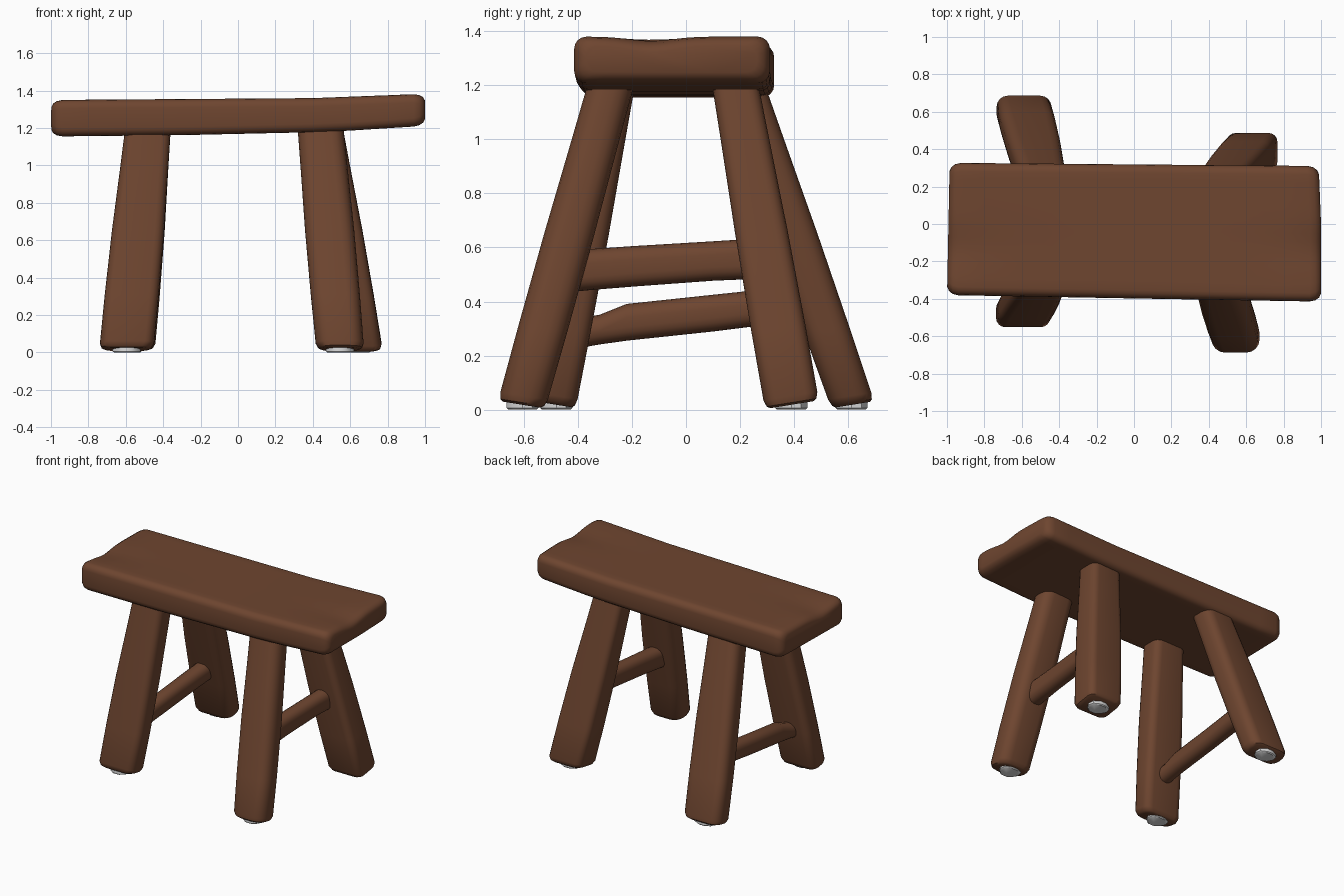
import bpy, bmesh, math
from mathutils import Vector

if "Cube" in bpy.data.objects:
    bpy.data.objects.remove(bpy.data.objects["Cube"])


def material(name, rgb):
    m = bpy.data.materials.new(name)
    m.diffuse_color = (*rgb, 1)
    m.use_nodes = True
    m.node_tree.nodes["Principled BSDF"].inputs["Base Color"].default_value = m.diffuse_color
    return m


WOOD = material("brown wood", (0.156, 0.060, 0.029))
PAD = material("pale grey pad", (0.72, 0.72, 0.72))


def rounded_rect(hu, hv, r, arc=4, side=1):
    """Rounded rectangle outline, with extra points along the two long sides."""
    pts = []
    r = min(r, hu * 0.98, hv * 0.98)
    for k, (su, sv) in enumerate(((1, 1), (-1, 1), (-1, -1), (1, -1))):
        cu, cv = su * (hu - r), sv * (hv - r)
        for i in range(arc + 1):
            a = math.pi / 2 * (k + i / arc)
            pts.append((cu + r * math.cos(a), cv + r * math.sin(a)))
        if k % 2 == 0:
            for i in range(1, side):
                pts.append((cu * (1 - 2 * i / side), sv * hv))
    return pts


def loft(name, rings, mat):
    """Skin a list of equal-length point rings and cap both ends."""
    bm = bmesh.new()
    vs = [[bm.verts.new(p) for p in ring] for ring in rings]
    n = len(vs[0])
    for a, b in zip(vs, vs[1:]):
        for i in range(n):
            bm.faces.new((a[i], a[(i + 1) % n], b[(i + 1) % n], b[i]))
    bm.faces.new(vs[0])
    bm.faces.new(vs[-1])
    bmesh.ops.recalc_face_normals(bm, faces=bm.faces)
    me = bpy.data.meshes.new(name)
    bm.to_mesh(me)
    bm.free()
    me.materials.append(mat)
    ob = bpy.data.objects.new(name, me)
    bpy.context.collection.objects.link(ob)
    bpy.ops.object.select_all(action='DESELECT')
    ob.select_set(True)
    bpy.context.view_layer.objects.active = ob
    bpy.ops.object.shade_smooth_by_angle(angle=math.radians(40))
    return ob


def lerp(table, t):
    """Piecewise-linear lookup in (t, value) pairs."""
    for (t0, a), (t1, b) in zip(table, table[1:]):
        if t <= t1:
            return a + (b - a) * max(0, (t - t0) / (t1 - t0))
    return table[-1][1]


# Seat: thick plank, rising slightly to the right, with worn dips at both ends
TOP = [(-1, 1.35), (0.4, 1.36), (1, 1.383)]
BOTTOM = [(-1, 1.155), (-0.3, 1.162), (0.5, 1.18), (1, 1.212)]
FRONT = [(-1, -0.38), (0, -0.398), (1, -0.415)]
BACK = [(-1, 0.327), (1, 0.31)]
ends = [(1.0, 0.045), (0.99, 0.022), (0.97, 0.007), (0.94, 0.0)]
stations = [(-x, s) for x, s in ends]
stations += [(x / 10, 0) for x in range(-8, 9, 2)]
stations += [(x, s) for x, s in reversed(ends)]
rings = []
for x, inset in stations:
    z0, z1 = lerp(BOTTOM, x), lerp(TOP, x)
    y0, y1 = lerp(FRONT, x), lerp(BACK, x)
    ring = []
    for u, v in rounded_rect((y1 - y0) / 2 - inset, (z1 - z0) / 2 - inset * 0.8,
                             0.045, 4, 14):
        y, z = (y0 + y1) / 2 + u, (z0 + z1) / 2 + v
        if v > 0:
            z -= 0.024 * math.exp(-((y + 0.13) / 0.11) ** 2) * abs(x) ** 6
        ring.append((x - 0.012 * (y > 0) * y / 0.3 * (x > 0.9)
                     + 0.02 * (y + 0.4) * (x < -0.9), y, z))
    rings.append(ring)
loft("seat", rings, WOOD)


# Legs: splayed rounded beams, each with a worn pad underneath
def leg(name, top, foot, half_top, half_foot, r):
    out = math.copysign(1, foot[1])
    rings = []
    for z, s in ((0.018, 0.8), (0.026, 0.92), (0.05, 1), (0.3, 1.03), (0.65, 1.04),
                 (1.0, 1), (1.23, 0.98)):
        t = (z - 0.03) / 1.13
        c = Vector(foot).lerp(Vector(top), t)
        hu = half_foot[0] + (half_top[0] - half_foot[0]) * t
        hv = half_foot[1] + (half_top[1] - half_foot[1]) * t
        tilt = 0.16 * out * max(0, 1 - t)
        rings.append([(c.x + u, c.y + v, z + v * tilt)
                      for u, v in rounded_rect(hu * s, hv * s, r)])
    loft(name, rings, WOOD)
    pad = []
    for z, s in ((0.0, 0.9), (0.006, 1), (0.05, 1)):
        pad.append([(foot[0] + 0.075 * s * math.cos(a) * (1 + 0.1 * math.sin(3 * a)),
                     foot[1] + 0.062 * s * math.sin(a), z)
                    for a in (i * math.tau / 10 for i in range(10))])
    loft(name + "_pad", pad, PAD)


leg("front_right_leg", (0.445, -0.29), (0.545, -0.605), (0.125, 0.088), (0.128, 0.088), 0.07)
leg("back_right_leg", (0.45, 0.19), (0.635, 0.39), (0.12, 0.088), (0.135, 0.1), 0.045)
leg("front_left_leg", (-0.485, -0.28), (-0.595, -0.48), (0.125, 0.085), (0.145, 0.075), 0.05)
leg("back_left_leg", (-0.485, 0.22), (-0.59, 0.613), (0.125, 0.088), (0.147, 0.08), 0.06)


# Stretchers: rails joining the front and back leg on each side
def stretcher(name, path):
    rings = []
    for x, y, z, hu, hv in path:
        rings.append([(x + u, y, z + v) for u, v in rounded_rect(hu, hv, 0.05)])
    loft(name, rings, WOOD)


stretcher("right_stretcher", [(0.5, -0.47, 0.51, 0.065, 0.08), (0.502, -0.37, 0.517, 0.06, 0.076),
                              (0.51, -0.2, 0.53, 0.055, 0.075), (0.525, 0.1, 0.55, 0.055, 0.073),
                              (0.54, 0.29, 0.56, 0.06, 0.075)])
stretcher("left_stretcher", [(-0.57, -0.44, 0.275, 0.06, 0.055), (-0.57, -0.32, 0.296, 0.055, 0.055),
                             (-0.57, -0.22, 0.323, 0.055, 0.068), (-0.565, 0.1, 0.357, 0.055, 0.068),
                             (-0.56, 0.3, 0.38, 0.058, 0.066), (-0.555, 0.47, 0.398, 0.06, 0.066)])
